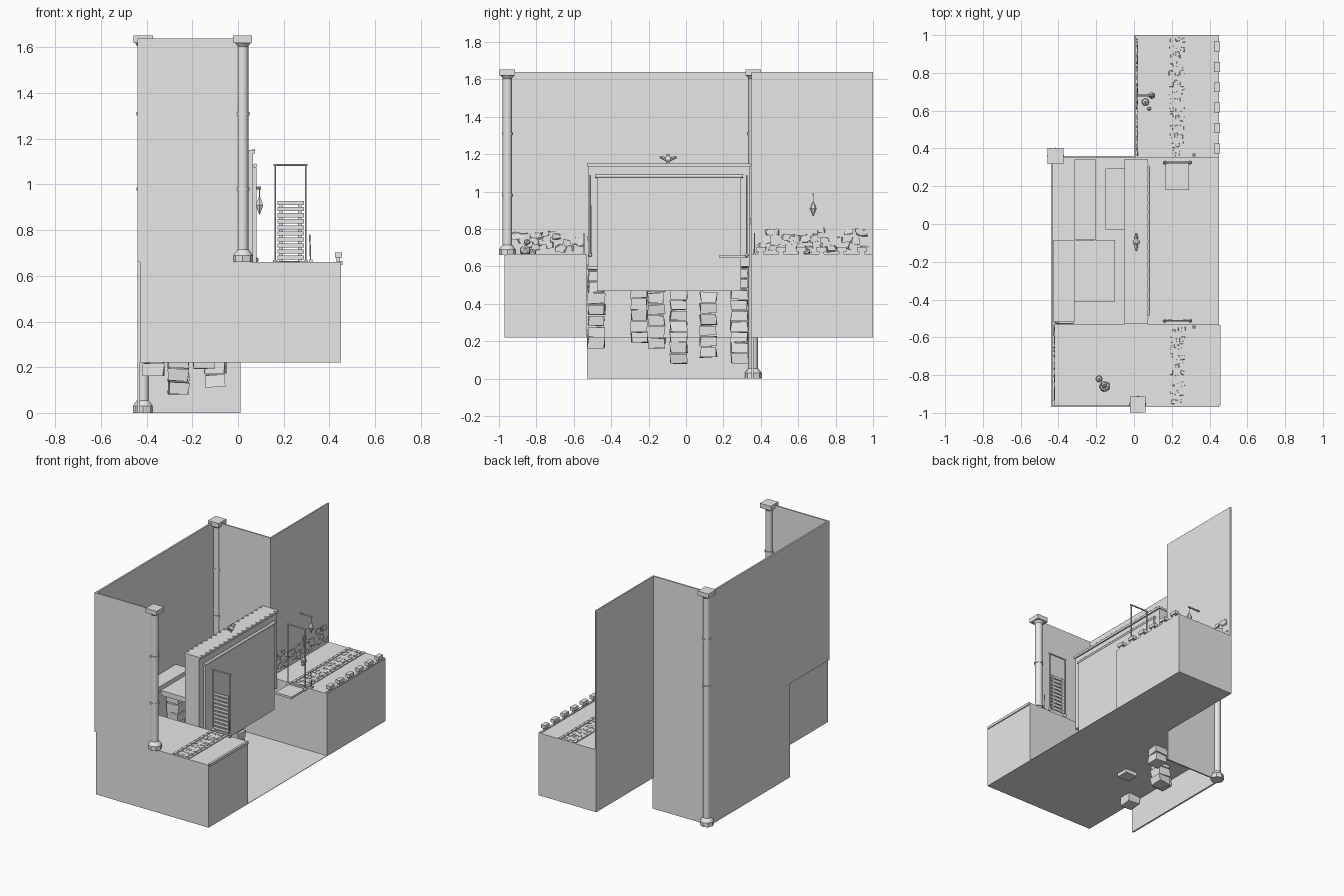
import bpy, bmesh, math, random
from mathutils import Matrix, Vector

random.seed(4)
cube = bpy.data.objects.get("Cube")
if cube:
    bpy.data.objects.remove(cube, do_unlink=True)

stone = bpy.data.materials.new("stone_grey")
stone.use_nodes = True
stone.diffuse_color = (0.8, 0.8, 0.8, 1)
stone.node_tree.nodes["Principled BSDF"].inputs["Base Color"].default_value = (0.8, 0.8, 0.8, 1)


def finish(name, bm, smooth=False):
    mesh = bpy.data.meshes.new(name)
    bm.to_mesh(mesh)
    bm.free()
    mesh.materials.append(stone)
    ob = bpy.data.objects.new(name, mesh)
    bpy.context.collection.objects.link(ob)
    if smooth:
        bpy.ops.object.select_all(action='DESELECT')
        ob.select_set(True)
        bpy.context.view_layer.objects.active = ob
        bpy.ops.object.shade_smooth_by_angle(angle=math.radians(40))
    return ob


def add_box(bm, x0, x1, y0, y1, z0, z1):
    size = Matrix.Diagonal((x1 - x0, y1 - y0, z1 - z0, 1))
    mid = Matrix.Translation(((x0 + x1) / 2, (y0 + y1) / 2, (z0 + z1) / 2))
    return bmesh.ops.create_cube(bm, size=1, matrix=mid @ size)["verts"]


def box(name, *bounds):
    bm = bmesh.new()
    add_box(bm, *bounds)
    return finish(name, bm)


def add_rod(bm, a, b, r1, r2=None, sides=10):
    a, b = Vector(a), Vector(b)
    turn = (b - a).to_track_quat('Z', 'Y').to_matrix().to_4x4()
    bmesh.ops.create_cone(bm, cap_ends=True, segments=sides, radius1=r1,
                          radius2=r1 if r2 is None else r2, depth=(b - a).length,
                          matrix=Matrix.Translation((a + b) / 2) @ turn)


def add_stone(bm, centre, size, jitter):
    c, s = Vector(centre), Vector(size) / 2
    for v in add_box(bm, c.x - s.x, c.x + s.x, c.y - s.y, c.y + s.y, c.z - s.z, c.z + s.z):
        v.co += Vector([random.uniform(-jitter, jitter) * k for k in size])


# Cliff blocks and pit floor
GROUND, BASE, TOP = 0.66, 0.22, 1.64
box("front_block", -0.43, 0.45, -0.97, -0.53, BASE, GROUND)
box("rear_block", 0.0, 0.45, 0.35, 1.0, BASE, GROUND)
box("pit_floor", -0.43, 0.45, -0.53, 0.35, BASE, BASE + 0.003)

# Enclosing walls
box("side_wall_upper", -0.44, -0.428, -0.97, 0.36, GROUND, TOP)
box("side_wall_lower", -0.44, -0.428, -0.53, 0.36, 0, GROUND)
box("pit_back_wall", -0.44, 0.01, 0.35, 0.36, 0, TOP)
box("front_wall", -0.44, 0.02, -0.97, -0.96, GROUND, TOP)
box("rear_side_wall", 0.0, 0.01, 0.35, 1.0, GROUND, TOP)


# Corner columns with base, rings and square cap
def column(name, x, y, z0):
    bm = bmesh.new()
    add_rod(bm, (x, y, z0), (x, y, TOP), 0.025, sides=16)
    add_rod(bm, (x, y, z0), (x, y, z0 + 0.03), 0.045, sides=8)
    add_rod(bm, (x, y, z0 + 0.03), (x, y, z0 + 0.055), 0.045, 0.027, 8)
    for z in (0.98, 1.31):
        add_rod(bm, (x, y, z - 0.007), (x, y, z + 0.007), 0.03, sides=16)
    add_rod(bm, (x, y, TOP - 0.035), (x, y, TOP - 0.02), 0.025, 0.036, 16)
    add_box(bm, x - 0.042, x + 0.042, y - 0.042, y + 0.042, TOP - 0.02, TOP + 0.012)
    finish(name, bm, True)


column("front_column", 0.02, -0.955, GROUND)
column("rear_column", -0.415, 0.36, 0)

# Central gate slab with cornice, rounded top bar and studs
box("gate_slab", -0.045, 0.065, -0.525, 0.34, 0.6, 1.135)
box("gate_cornice", -0.05, 0.075, -0.53, 0.345, 1.135, 1.15)
box("gate_panel", 0.065, 0.08, -0.475, 0.295, 0.47, 1.075)
bm = bmesh.new()
add_rod(bm, (0.075, -0.485, 1.083), (0.075, 0.305, 1.083), 0.009)
finish("gate_top_bar", bm, True)
bm = bmesh.new()
for i in range(17):
    y = -0.5 + i * 0.051
    for x in (-0.043, 0.068):
        add_box(bm, x - 0.008, x + 0.008, y - 0.004, y + 0.004, 1.15, 1.154)
finish("cornice_studs", bm)

# Crest on the cornice
bm = bmesh.new()
bmesh.ops.create_uvsphere(bm, u_segments=12, v_segments=8, radius=0.018,
                          matrix=Matrix.Translation((0.012, -0.095, 1.175)))
for s in (-1, 1):
    add_rod(bm, (0.012, -0.095, 1.17), (0.012, -0.095 + s * 0.045, 1.185), 0.012, 0.006, 8)
add_rod(bm, (0.012, -0.095, 1.15), (0.012, -0.095, 1.2), 0.008)
finish("gate_crest", bm, True)

# Stepped platforms resting on stone stacks
platforms = {
    "outer_platform": (-0.425, -0.315, -0.52, -0.085, 0.80),
    "inner_platform": (-0.315, -0.10, -0.41, -0.085, 0.77),
    "rear_platform": (-0.315, -0.205, -0.085, 0.345, 0.86),
    "gate_platform": (-0.15, -0.05, -0.03, 0.295, 0.92)}
for name, (x0, x1, y0, y1, z) in platforms.items():
    box(name, x0, x1, y0, y1, z - 0.035, z)
stacks = ((-0.37, -0.48, 0.16, 0.76), (-0.37, -0.16, 0.16, 0.76), (-0.26, -0.04, 0.08, 0.82),
          (-0.26, 0.285, 0.08, 0.82), (-0.15, -0.25, 0.19, 0.73), (-0.10, 0.12, 0.11, 0.88))
bm = bmesh.new()
for x, y, z0, z1 in stacks:
    count = round((z1 - z0) / 0.058)
    step = (z1 - z0) / count
    for i in range(count):
        add_stone(bm, (x, y, z0 + (i + 0.5) * step), (0.088, 0.088, step * 0.9), 0.07)
finish("stone_stacks", bm)


# Drawbridge frames, front bridge raised and rear one lowered
def frame(name, y):
    bm = bmesh.new()
    for x in (0.163, 0.297):
        add_rod(bm, (x, y, GROUND), (x, y, 1.085), 0.004, sides=8)
        bmesh.ops.create_uvsphere(bm, u_segments=8, v_segments=6, radius=0.011,
                                  matrix=Matrix.Translation((x, y, GROUND)))
    add_rod(bm, (0.156, y, 1.085), (0.304, y, 1.085), 0.005, sides=8)
    finish(name, bm, True)


frame("front_bridge_frame", -0.512)
frame("rear_bridge_frame", 0.325)
bm = bmesh.new()
for i in range(10):
    z = 0.68 + i * 0.0265
    add_box(bm, 0.172, 0.288, -0.516, -0.508, z - 0.009, z + 0.009)
for x in (0.19, 0.27):
    add_box(bm, x - 0.008, x + 0.008, -0.508, -0.502, GROUND, 0.925)
finish("front_drawbridge", bm)
box("rear_drawbridge", 0.168, 0.292, 0.18, 0.33, GROUND - 0.015, GROUND)

# Battlements and low curb
bm = bmesh.new()
for i in range(6):
    y = 0.4 + i * 0.108
    add_box(bm, 0.432, 0.447, y - 0.014, y + 0.014, GROUND, 0.685)
    add_box(bm, 0.424, 0.455, y - 0.026, y + 0.026, 0.68, 0.703)
add_box(bm, 0.432, 0.447, 0.35, 1.0, GROUND, 0.666)
finish("battlements", bm)
box("front_curb", 0.442, 0.457, -0.96, -0.535, 0.648, 0.666)
box("wall_curb", -0.43, -0.422, -0.96, -0.535, GROUND, 0.668)

# Paved roads with edging stones and pebbles
for name, y0, y1 in (("front_road", -0.96, -0.535), ("rear_road", 0.355, 1.0)):
    box(name, 0.185, 0.27, y0, y1, GROUND, GROUND + 0.002)
    bm = bmesh.new()
    count = round((y1 - y0) / 0.045)
    step = (y1 - y0) / count
    for i in range(count):
        y = y0 + (i + 0.5) * step
        for x in (0.174, 0.286):
            add_box(bm, x - 0.009, x + 0.009, y - step * 0.45, y + step * 0.45, GROUND, 0.666)
        for x in (0.2, 0.228, 0.256):
            p = (x + random.uniform(-0.006, 0.006), y + random.uniform(-0.01, 0.01), 0.6625)
            add_stone(bm, p, (0.018, 0.022, 0.005), 0.2)
    finish(name + "_stones", bm)

# Rubble relief along the foot of the walls
bm = bmesh.new()
for x, y0, y1, count in ((-0.426, -0.92, -0.56, 20), (0.012, 0.38, 0.97, 32)):
    for i in range(count):
        y = y0 + (y1 - y0) * (i + 0.5) / count
        add_stone(bm, (x, y, random.uniform(0.69, 0.8)), (0.012, 0.04, 0.032), 0.25)
finish("wall_rubble", bm)

# Loose boulders
bm = bmesh.new()
for x, y, z, r in ((-0.155, -0.86, 0.685, 0.032), (-0.185, -0.82, 0.675, 0.02),
                   (-0.16, -0.85, 0.73, 0.018), (0.06, 0.645, 0.68, 0.022),
                   (0.08, 0.61, 0.67, 0.012)):
    bmesh.ops.create_icosphere(bm, subdivisions=1, radius=r, matrix=Matrix.Translation((x, y, z)))
finish("boulders", bm)

# Hanging lantern
bm = bmesh.new()
add_rod(bm, (0.01, 0.68, 0.985), (0.1, 0.68, 0.985), 0.006, sides=8)
add_rod(bm, (0.094, 0.68, 0.94), (0.094, 0.68, 0.985), 0.002, sides=6)
add_rod(bm, (0.094, 0.68, 0.91), (0.094, 0.68, 0.945), 0.019, 0.004, 6)
add_rod(bm, (0.094, 0.68, 0.91), (0.094, 0.68, 0.868), 0.019, 0.002, 6)
finish("lantern", bm)

# Levers beside the bridges
bm = bmesh.new()
for y in (-0.545, 0.365):
    add_rod(bm, (0.318, y, GROUND), (0.314, y, 0.78), 0.003, sides=6)
    add_box(bm, 0.31, 0.326, y - 0.008, y + 0.008, GROUND, 0.672)
finish("levers", bm)
